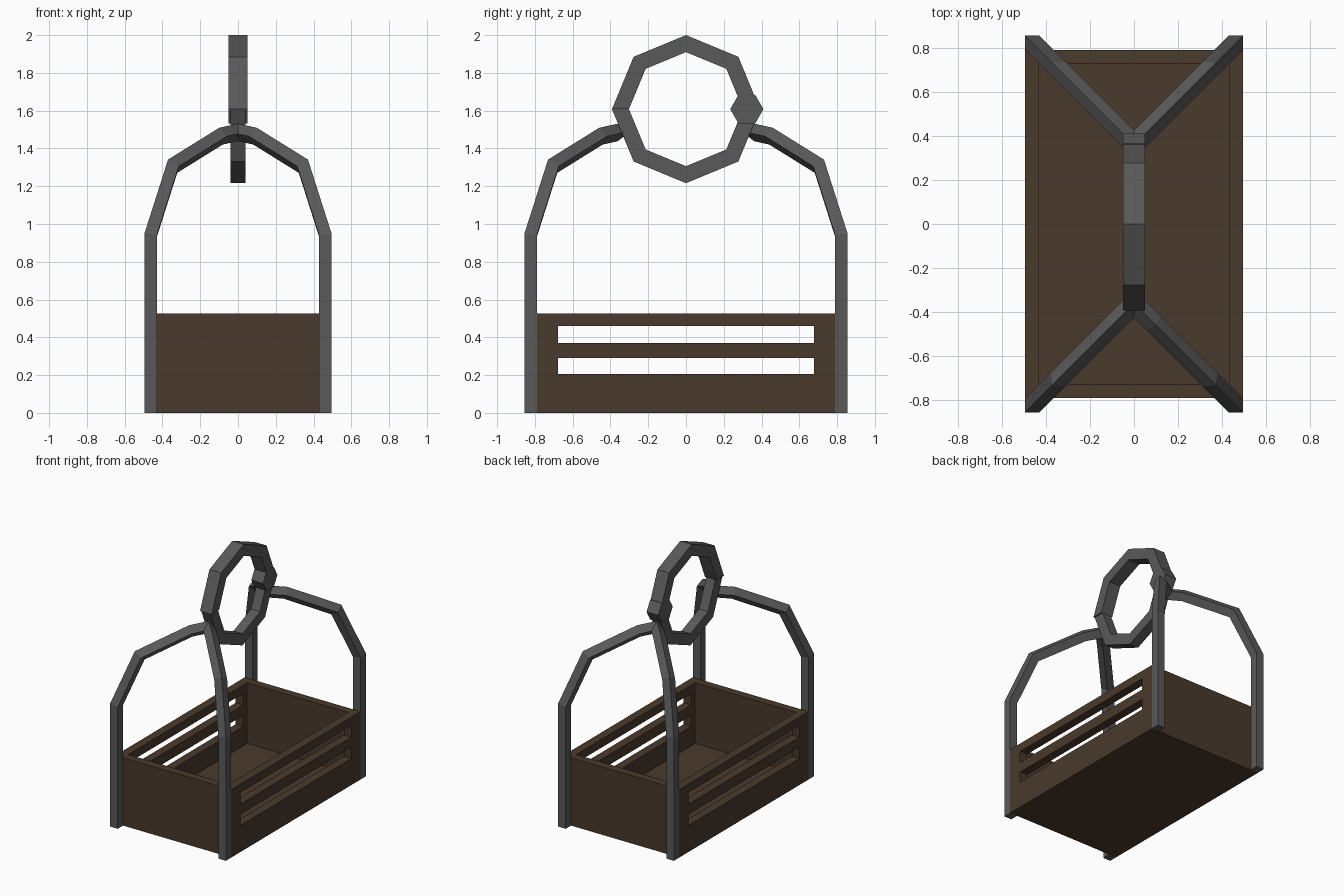
import bpy, bmesh, math
from mathutils import Vector, Matrix

if "Cube" in bpy.data.objects:
    bpy.data.objects.remove(bpy.data.objects["Cube"])


def material(name, rgb):
    m = bpy.data.materials.new(name)
    m.diffuse_color = (*rgb, 1)
    m.use_nodes = True
    m.node_tree.nodes["Principled BSDF"].inputs["Base Color"].default_value = m.diffuse_color
    return m


WOOD = material("dark_wood", (0.068, 0.041, 0.025))
METAL = material("grey_metal", (0.10, 0.10, 0.10))


def finish(name, bm, mat):
    bmesh.ops.recalc_face_normals(bm, faces=bm.faces)
    me = bpy.data.meshes.new(name)
    bm.to_mesh(me)
    bm.free()
    me.materials.append(mat)
    ob = bpy.data.objects.new(name, me)
    bpy.context.collection.objects.link(ob)
    return ob


def box(name, lo, hi, mat):
    lo, hi = Vector(lo), Vector(hi)
    bm = bmesh.new()
    bmesh.ops.create_cube(bm, size=1, matrix=Matrix.Translation((lo + hi) / 2)
                          @ Matrix.Diagonal((*(hi - lo), 1)))
    return finish(name, bm, mat)


def bridge(bm, a, b):
    n = len(a)
    for i in range(n):
        bm.faces.new((a[i], a[(i + 1) % n], b[(i + 1) % n], b[i]))


# Wooden crate: hollow box with two long slots through each side wall
crate = box("crate", (-0.495, -0.79, 0), (0.495, 0.79, 0.525), WOOD)
cutters = [box("cavity_cutter", (-0.43, -0.727, 0.055), (0.43, 0.727, 0.7), WOOD)]
for z0, z1 in ((0.205, 0.29), (0.37, 0.46)):
    cutters.append(box("slot_cutter", (-0.7, -0.678, z0), (0.7, 0.678, z1), WOOD))
for c in cutters:
    c.hide_render = True
    c.hide_set(True)
    mod = crate.modifiers.new("cut", 'BOOLEAN')
    mod.operation = 'DIFFERENCE'
    mod.solver = 'EXACT'
    mod.object = c
bpy.context.view_layer.objects.active = crate
for mod in list(crate.modifiers):
    bpy.ops.object.modifier_apply(modifier=mod.name)
for c in cutters:
    bpy.data.objects.remove(c)

# Corner frame: square bar bent diagonally inward, mirrored to four corners
path = [Vector((x, x + 0.36, z)) for x, z in
        ((0.4625, 0), (0.4625, 0.94), (0.346, 1.306), (0.09, 1.465), (0, 1.485))]
side = Vector((1, -1, 0)).normalized()
h = 0.046
bm = bmesh.new()
rings = []
for i, p in enumerate(path):
    t0 = (p - path[max(i - 1, 0)]).normalized() if i else Vector((0, 0, 1))
    t1 = (path[i + 1] - p).normalized() if i + 1 < len(path) else t0
    n = (t0 + t1).cross(side).normalized()
    miter = h / math.cos(t0.angle(t1) / 2)
    pts = [p + n * miter, p + side * h, p - n * miter, p - side * h]
    if i + 1 == len(path):      # trim the tip on the centre plane
        pts = [q - t0 * (q.x / t0.x) for q in pts]
    rings.append([bm.verts.new(q) for q in pts])
bm.faces.new(rings[0])
for a, b in zip(rings, rings[1:]):
    bridge(bm, a, b)
frame = finish("corner_frame", bm, METAL)
mir = frame.modifiers.new("mirror", 'MIRROR')
mir.use_axis = (True, True, False)


# Lifting ring: wide upper half, narrower lower half
def half_ring(name, start, half_width):
    bm = bmesh.new()
    prev = first = None
    for i in range(5):
        a = start + i * math.pi / 4
        sec = [bm.verts.new((x, r * math.cos(a), 1.608 + r * math.sin(a)))
               for x, r in ((-half_width, 0.302), (half_width, 0.302),
                            (half_width, 0.392), (-half_width, 0.392))]
        if prev:
            bridge(bm, prev, sec)
        else:
            first = sec
        prev = sec
    bm.faces.new(first)
    bm.faces.new(prev)
    return finish(name, bm, METAL)


half_ring("ring_upper", 0, 0.05)
half_ring("ring_lower", math.pi, 0.0385)

# Hexagonal hinge barrel on the rear of the ring
bm = bmesh.new()
ends = [[bm.verts.new((x, 0.322 + 0.088 * math.cos(k * math.pi / 3),
                       1.608 + 0.088 * math.sin(k * math.pi / 3))) for k in range(6)]
        for x in (-0.05, 0.05)]
bridge(bm, *ends)
for e in ends:
    bm.faces.new(e)
finish("ring_hinge", bm, METAL)
